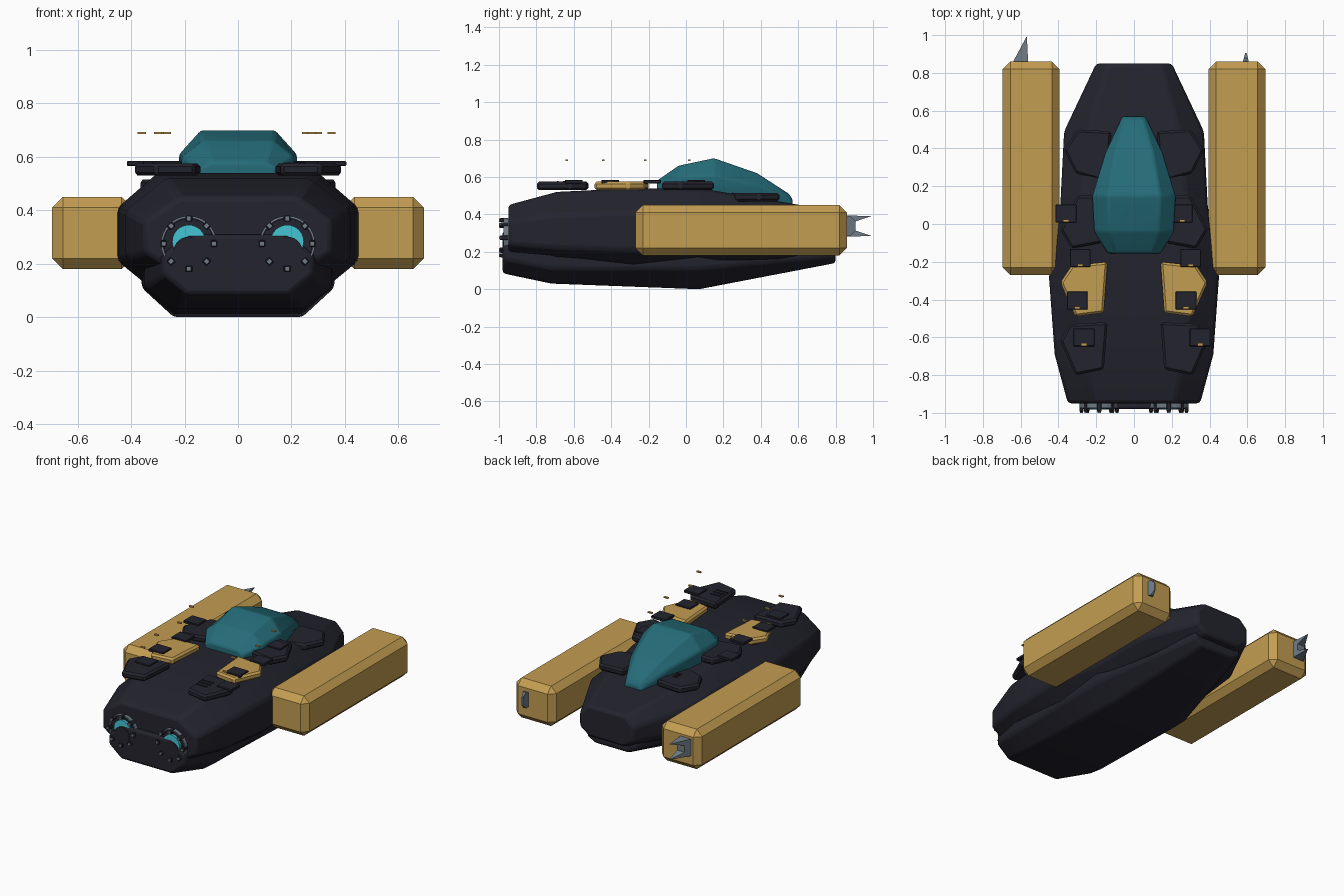
import bpy, bmesh, math
from mathutils import Matrix, Vector

old = bpy.data.objects.get("Cube")
if old:
    bpy.data.objects.remove(old, do_unlink=True)


def material(name, rgb):
    m = bpy.data.materials.new(name)
    m.use_nodes = True
    m.diffuse_color = (*rgb, 1)
    m.node_tree.nodes["Principled BSDF"].inputs["Base Color"].default_value = (*rgb, 1)
    return m


DARK = material("dark_hull", (0.017, 0.017, 0.027))
GOLD = material("gold_panel", (0.55, 0.34, 0.085))
TEAL = material("teal_glass", (0.018, 0.15, 0.19))
CYAN = material("cyan_glow", (0.06, 0.56, 0.66))
GREY = material("grey_metal", (0.16, 0.2, 0.24))


def finish(name, bm, mat, bevel=0, segments=1, smooth=False):
    bmesh.ops.recalc_face_normals(bm, faces=bm.faces)
    mesh = bpy.data.meshes.new(name)
    bm.to_mesh(mesh)
    bm.free()
    ob = bpy.data.objects.new(name, mesh)
    bpy.context.collection.objects.link(ob)
    mesh.materials.append(mat)
    if smooth:
        bpy.ops.object.select_all(action="DESELECT")
        ob.select_set(True)
        bpy.context.view_layer.objects.active = ob
        bpy.ops.object.shade_smooth_by_angle(angle=math.radians(25))
    if bevel:
        mod = ob.modifiers.new("Bevel", "BEVEL")
        mod.width, mod.segments, mod.limit_method = bevel, segments, "ANGLE"
        mod.angle_limit = math.radians(20)
    return ob


def skin(rings):
    """Closed body from a list of equal point rings."""
    bm = bmesh.new()
    loops = [[bm.verts.new(p) for p in ring] for ring in rings]
    n = len(loops[0])
    for a, b in zip(loops, loops[1:]):
        for i in range(n):
            j = (i + 1) % n
            bm.faces.new((a[i], a[j], b[j], b[i]))
    bm.faces.new(loops[0])
    bm.faces.new(loops[-1][::-1])
    return bm


def hull(name, sections, mat, bevel):
    """Loft of eight-sided sections: y, half widths (bottom, side, top), four heights."""
    rings = []
    for y, wb, w, wt, z0, z1, z2, z3 in sections:
        half = [(wb, z0), (w, z1), (w, z2), (wt, z3)]
        rings.append([(x, y, z) for x, z in half] + [(-x, y, z) for x, z in half[::-1]])
    return finish(name, skin(rings), mat, bevel, 2, True)


def box(name, center, size, mat, bevel=0, turn=0):
    bm = bmesh.new()
    m = Matrix.Translation(center) @ Matrix.Rotation(turn, 4, "Y") @ Matrix.Diagonal((*size, 1))
    bmesh.ops.create_cube(bm, size=1, matrix=m)
    return finish(name, bm, mat, bevel)


def disc(name, x, z, radius, y0, y1, mat, sides=32, inner=0):
    """Cylinder along y, or a ring when an inner radius is given."""
    def circle(r, y):
        return [(x + r * math.cos(i * math.tau / sides), y, z + r * math.sin(i * math.tau / sides))
                for i in range(sides)]
    rings = [circle(radius, y0), circle(radius, y1)]
    if inner:
        bm = skin([circle(inner, y0)] + rings + [circle(inner, y1), circle(inner, y0)])
        caps = [f for f in bm.faces if len(f.verts) == sides]
        bmesh.ops.delete(bm, geom=caps, context="FACES_ONLY")
        bmesh.ops.remove_doubles(bm, verts=bm.verts, dist=1e-5)
    else:
        bm = skin(rings)
    return finish(name, bm, mat)


# Body: upper and lower hull, canopy
hull("upper_hull", [
    (-0.95, 0.24, 0.35, 0.22, 0.17, 0.24, 0.36, 0.45),
    (-0.69, 0.30, 0.42, 0.27, 0.14, 0.22, 0.40, 0.52),
    (-0.28, 0.34, 0.45, 0.30, 0.12, 0.21, 0.41, 0.54),
    (0.10, 0.32, 0.39, 0.28, 0.13, 0.21, 0.41, 0.535),
    (0.49, 0.26, 0.37, 0.24, 0.16, 0.23, 0.39, 0.47),
    (0.85, 0.13, 0.20, 0.14, 0.20, 0.25, 0.35, 0.41)], DARK, 0.018)
hull("lower_hull", [
    (-0.98, 0.19, 0.28, 0.19, 0.085, 0.16, 0.23, 0.31),
    (-0.72, 0.24, 0.35, 0.24, 0.03, 0.11, 0.24, 0.30),
    (0.07, 0.24, 0.36, 0.24, 0.0, 0.11, 0.22, 0.28),
    (0.80, 0.12, 0.18, 0.12, 0.14, 0.17, 0.21, 0.25)], DARK, 0.015)
hull("canopy", [
    (-0.155, 0.12, 0.14, 0.10, 0.48, 0.53, 0.56, 0.58),
    (-0.04, 0.18, 0.21, 0.13, 0.45, 0.53, 0.60, 0.66),
    (0.15, 0.19, 0.22, 0.14, 0.45, 0.53, 0.61, 0.70),
    (0.38, 0.13, 0.15, 0.10, 0.43, 0.50, 0.56, 0.62),
    (0.55, 0.055, 0.07, 0.05, 0.42, 0.45, 0.48, 0.51),
    (0.57, 0.05, 0.06, 0.04, 0.42, 0.44, 0.46, 0.48)], TEAL, 0.01)

# Angular deck panels, mirrored left and right
PANELS = {
    "forward_panel": (DARK, 0.53, [(.14, -.52), (.34, -.53), (.39, -.62), (.31, -.80), (.16, -.77)]),
    "gold_panel": (GOLD, 0.53, [(.14, -.20), (.33, -.22), (.39, -.31), (.31, -.49), (.16, -.47)]),
    "middle_panel": (DARK, 0.53, [(.14, .15), (.30, .15), (.39, -.03), (.33, -.13), (.17, -.10)]),
    "rear_panel": (DARK, 0.47, [(.12, .49), (.30, .50), (.37, .39), (.31, .27), (.14, .22)]),
}
for name, (mat, z, outline) in PANELS.items():
    for side, s in (("left", 1), ("right", -1)):
        rings = [[(s * x, y, h) for x, y in outline] for h in (z, z + 0.045)]
        finish(f"{side}_{name}", skin(rings), mat, 0.012)

# Small square plates, each with a marker on its edge and one floating above
PLATES = [(-.36, .055), (-.285, -.18), (-.30, -.405), (-.265, -.60),
          (.255, .055), (.30, -.18), (.275, -.405), (.35, -.60)]
for x, y in PLATES:
    box("square_plate", (x, y, 0.575), (0.11, 0.095, 0.018), DARK, 0.003)
    box("floating_marker", (x, y - 0.038, 0.689), (0.03, 0.014, 0.008), GOLD)

# Vent slits
for i in range(3):
    box("forward_vent", (0.21, -0.62 - 0.033 * i, 0.576), (0.08, 0.01, 0.006), DARK)
    box("rear_vent", (-0.19, 0.34 + 0.024 * i, 0.516), (0.03, 0.01, 0.006), DARK)

# Side pods
for side, s in (("left", 1), ("right", -1)):
    box(f"{side}_pod", (s * 0.545, 0.295, 0.315), (0.30, 1.13, 0.27), GOLD, 0.04)

# Forked claw on one pod, small pointed stud on the other
claw = [(0.85, 0.395), (0.99, 0.39), (0.90, 0.36), (0.90, 0.315), (0.99, 0.285), (0.85, 0.28)]
taper = lambda y: (0.99 - y) / 0.14
finish("rear_claw", skin([
    [(-0.57 - 0.075 * taper(y), y, z) for y, z in claw],
    [(-0.567 + 0.007 * taper(y), y, z) for y, z in claw]]), GREY)
stud = [(0.85, 0.385), (0.88, 0.39), (0.905, 0.365), (0.905, 0.31), (0.88, 0.285), (0.85, 0.29)]
finish("rear_stud", skin([
    [(0.592 + s * (0.004 + 0.25 * (0.905 - y)), y, z) for y, z in stud] for s in (-1, 1)]), GREY)

# Twin engines: housing, glow, dark core, thin ring and eight clamps
for side, s in (("left", 1), ("right", -1)):
    x, z = s * 0.184, 0.275
    disc(f"{side}_engine_housing", x, z, 0.094, -0.96, -0.90, DARK)
    disc(f"{side}_engine_glow", x, z + 0.008, 0.062, -0.976, -0.94, CYAN)
    disc(f"{side}_engine_core", x, z - 0.032, 0.058, -0.982, -0.94, DARK)
    disc(f"{side}_engine_ring", x, z, 0.104, -0.975, -0.94, GREY, inner=0.096)
    for i in range(8):
        a = i * math.tau / 8
        spot = Vector((x + 0.094 * math.sin(a), 0, z + 0.094 * math.cos(a)))
        box("engine_clamp", spot + Vector((0, -0.972, 0)), (0.026, 0.044, 0.022), DARK, 0.003, a)
        box("clamp_tip", spot + Vector((0, -0.985, 0)), (0.016, 0.03, 0.018), GREY, 0, a)
